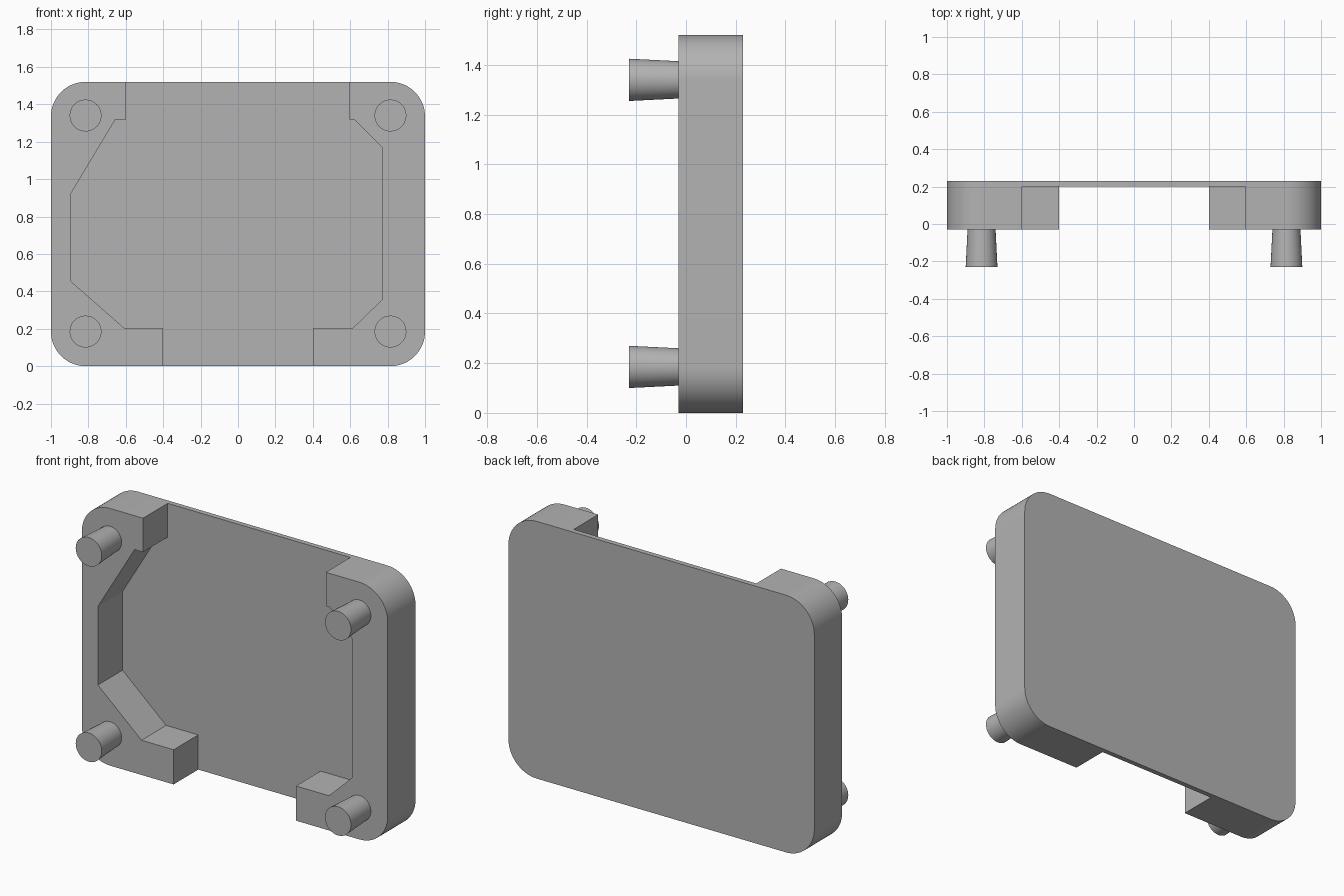
import bpy
import bmesh
from math import cos, sin, pi
from mathutils import Matrix

WIDTH, HEIGHT, RADIUS = 1.0, 1.52, 0.185   # half width, full height, corner radius
FRONT, FLOOR, BACK, PEG_TIP = -0.03, 0.20, 0.23, -0.23
SEGMENTS = 16

cube = bpy.data.objects.get("Cube")
if cube:
    bpy.data.objects.remove(cube, do_unlink=True)

grey = bpy.data.materials.new("plain grey")
grey.use_nodes = True
colour = (0.45, 0.45, 0.45, 1)
grey.diffuse_color = colour
grey.node_tree.nodes["Principled BSDF"].inputs["Base Color"].default_value = colour


def finish(name, bm):
    """Turn a bmesh into a grey object with smooth curves and sharp edges."""
    bmesh.ops.recalc_face_normals(bm, faces=bm.faces[:])
    mesh = bpy.data.meshes.new(name)
    bm.to_mesh(mesh)
    bm.free()
    mesh.materials.append(grey)
    obj = bpy.data.objects.new(name, mesh)
    bpy.context.collection.objects.link(obj)
    bpy.ops.object.select_all(action="DESELECT")
    obj.select_set(True)
    bpy.context.view_layer.objects.active = obj
    bpy.ops.object.shade_smooth_by_angle(angle=pi / 6)
    return obj


def extrude_outline(name, points, y0, y1):
    """Extrude an x-z outline from y0 to y1."""
    bm = bmesh.new()
    face = bm.faces.new([bm.verts.new((x, y0, z)) for x, z in points])
    result = bmesh.ops.extrude_face_region(bm, geom=[face])
    moved = [v for v in result["geom"] if isinstance(v, bmesh.types.BMVert)]
    bmesh.ops.translate(bm, verts=moved, vec=(0, y1 - y0, 0))
    return finish(name, bm)


def corner(side, top):
    """Rounded corner running from the horizontal edge to the vertical edge."""
    cx = side * (WIDTH - RADIUS)
    cz = HEIGHT - RADIUS if top else RADIUS
    up = 1 if top else -1
    angles = [pi / 2 * i / SEGMENTS for i in range(SEGMENTS + 1)]
    return [(cx + side * RADIUS * sin(a), cz + up * RADIUS * cos(a)) for a in angles]


# Thin rounded back plate
outline = (corner(1, True) + corner(1, False)[::-1]
           + corner(-1, False) + corner(-1, True)[::-1])
extrude_outline("back_plate", outline, FLOOR, BACK)

# Side walls: inner edge from bottom to top, then the rounded outer edge
inner_edges = {
    "right_wall": (-1, [(-0.4, 0), (-0.4, 0.205), (-0.61, 0.205), (-0.895, 0.455),
                        (-0.895, 0.92), (-0.655, 1.32), (-0.6, 1.32), (-0.6, HEIGHT)]),
    "left_wall": (1, [(0.4, 0), (0.4, 0.205), (0.615, 0.205), (0.77, 0.355),
                      (0.77, 1.17), (0.62, 1.32), (0.595, 1.32), (0.595, HEIGHT)]),
}
for name, (side, inner) in inner_edges.items():
    points = inner + corner(side, True) + corner(side, False)[::-1]
    extrude_outline(name, points, FRONT, FLOOR)

# Four pegs, flaring slightly toward the tip
for side, side_name in ((-1, "right"), (1, "left")):
    for z, level in ((RADIUS, "lower"), (HEIGHT - 0.18, "upper")):
        bm = bmesh.new()
        place = (Matrix.Translation((side * 0.815, (FRONT + PEG_TIP) / 2, z))
                 @ Matrix.Rotation(pi / 2, 4, "X"))
        bmesh.ops.create_cone(bm, cap_ends=True, segments=48, radius1=0.075,
                              radius2=0.085, depth=FRONT - PEG_TIP, matrix=place)
        finish(f"{level}_{side_name}_peg", bm)
